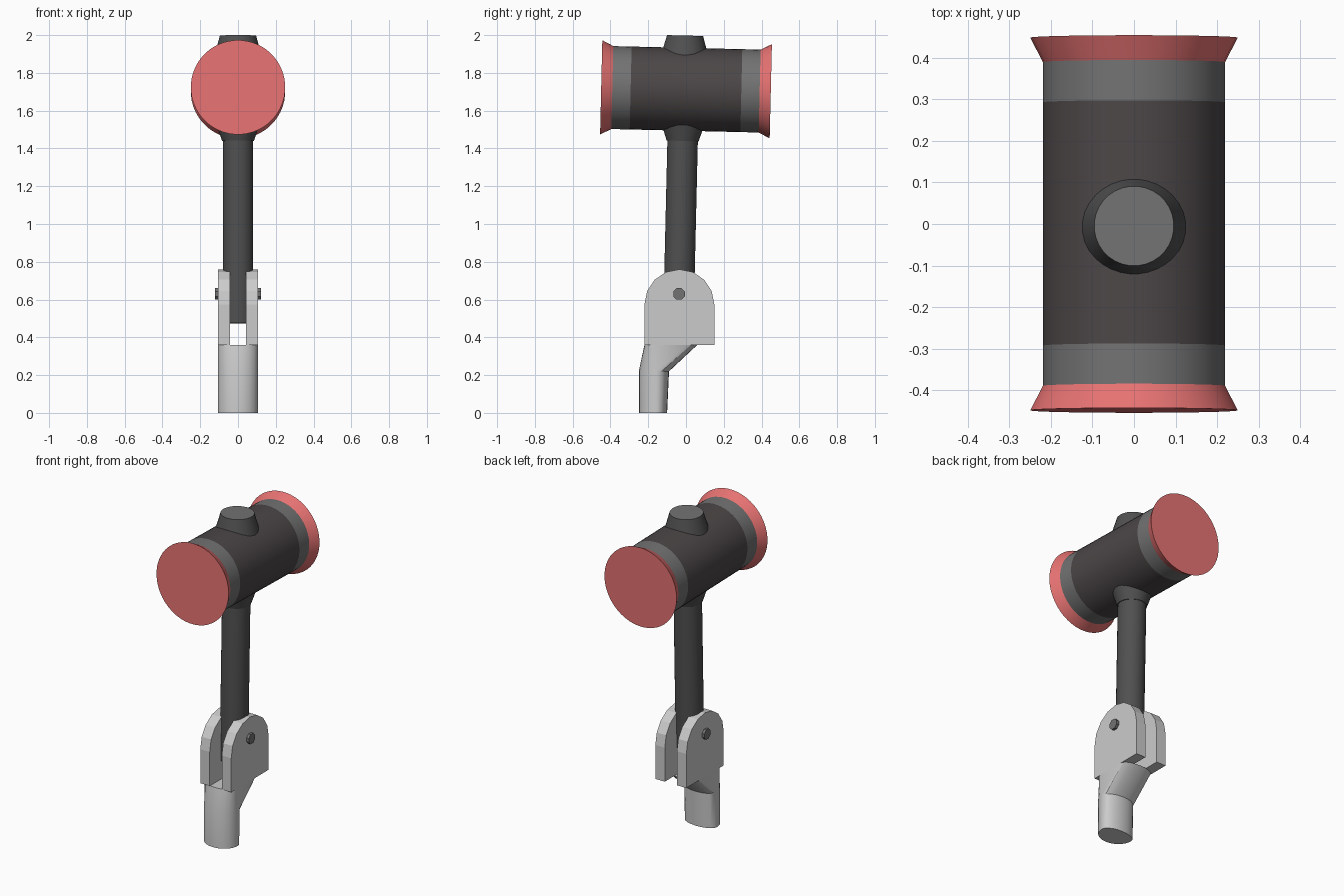
import bpy, bmesh, math
from mathutils import Matrix, Vector

if "Cube" in bpy.data.objects:
    bpy.data.objects.remove(bpy.data.objects["Cube"])

TILT = Matrix.Rotation(math.radians(-1.35), 4, 'X')
PIVOT = Vector((0, -0.037, 0.63))


def material(name, rgb):
    m = bpy.data.materials.new(name)
    m.diffuse_color = (*rgb, 1)
    m.use_nodes = True
    m.node_tree.nodes["Principled BSDF"].inputs["Base Color"].default_value = m.diffuse_color
    return m


RED = material("red_rubber", (0.8, 0.17, 0.17))
BAND = material("mid_grey", (0.17, 0.17, 0.17))
BARREL = material("dark_brown", (0.072, 0.062, 0.063))
SHAFT = material("dark_grey", (0.08, 0.08, 0.08))


def finish(name, bm, mat=None, matrix=Matrix(), smooth=True):
    bmesh.ops.remove_doubles(bm, verts=bm.verts, dist=1e-5)
    bmesh.ops.recalc_face_normals(bm, faces=bm.faces)
    bm.transform(matrix)
    me = bpy.data.meshes.new(name)
    bm.to_mesh(me)
    bm.free()
    ob = bpy.data.objects.new(name, me)
    bpy.context.collection.objects.link(ob)
    if mat:
        me.materials.append(mat)
    if smooth:
        bpy.ops.object.select_all(action='DESELECT')
        ob.select_set(True)
        bpy.context.view_layer.objects.active = ob
        bpy.ops.object.shade_smooth_by_angle(angle=math.radians(30))
    return ob


def skin(bm, rings):
    """Join successive closed rings of points with quads."""
    rows = [[bm.verts.new(p) for p in ring] for ring in rings]
    n = len(rows[0])
    for a, b in zip(rows, rows[1:]):
        for i in range(n):
            j = (i + 1) % n
            bm.faces.new((a[i], a[j], b[j], b[i]))
    return rows


def lathe(name, profile, mat, matrix, sides=32, smooth=True):
    """Revolve (radius, height) points about z."""
    bm = bmesh.new()
    skin(bm, [[(r * math.cos(math.tau * (i + .5) / sides),
                r * math.sin(math.tau * (i + .5) / sides), z)
               for i in range(sides)] for r, z in profile])
    return finish(name, bm, mat, matrix, smooth)


# Hammer head: barrel, bands and flared striking faces
for side, label in ((1, "front"), (-1, "back")):
    m = (Matrix.Translation((0, 0, 1.713)) @ TILT
         @ Matrix.Rotation(math.radians(90 * side), 4, 'X'))
    if side == 1:
        lathe("head_barrel", [(0.22, -0.293), (0.22, 0.293)], BARREL, m, 48)
    lathe(label + "_band", [(0.22, 0.293), (0.22, 0.39)], BAND, m, 48)
    lathe(label + "_striking_face",
          [(0.22, 0.39), (0.25, 0.449), (0, 0.449)], RED, m, 48)

# Handle with its collars and end cap
hm = Matrix.Translation(PIVOT) @ TILT
lathe("handle", [(0, -0.155), (0.081, -0.155), (0.081, 0.82)], SHAFT, hm)
lathe("lower_collar", [(0.081, 0.81), (0.085, 0.81), (0.125, 0.93)], SHAFT, hm)
lathe("upper_collar", [(0.132, 1.24), (0.096, 1.368)], SHAFT, hm)
lathe("handle_end_cap", [(0.096, 1.368), (0, 1.368)], BAND, hm)

# Pivot pin
lathe("pivot_pin", [(0, -0.123), (0.033, -0.123), (0.033, 0.123), (0, 0.123)], BAND,
      Matrix.Translation(PIVOT) @ Matrix.Rotation(math.radians(90), 4, 'Y'), 8, False)

# Fork plates: flat bottom and faceted round top
outline = [(-0.22, 0.36), (0.15, 0.36)]
outline += [(-0.035 + 0.185 * math.cos(math.pi * i / 8),
             0.573 + 0.187 * math.sin(math.pi * i / 8)) for i in range(9)]
for sx, label in ((1, "right"), (-1, "left")):
    bm = bmesh.new()
    rows = skin(bm, [[(sx * x, y, z) for y, z in outline] for x in (0.042, 0.107)])
    for row in rows:
        bm.faces.new(row)
    finish(label + "_fork_plate", bm, smooth=False)


# Cranked stem: stadium sections (z, front centre, depth, back centre, depth)
def section(z, fc, fd, bc, bd, n=10):
    pts = []
    for c, d, start in ((bc, bd, 0), (fc, fd, math.pi)):
        for i in range(n + 1):
            a = start + math.pi * i / n
            pts.append((0.107 * math.cos(a), c + d * math.sin(a), z))
    return pts


bm = bmesh.new()
rows = skin(bm, [section(0, -0.16, 0.09, -0.15, 0.05),
                 section(0.22, -0.16, 0.09, -0.145, 0.055),
                 section(0.36, -0.17, 0.05, 0.01, 0.05)])
bm.faces.new(rows[0])
bm.faces.new(rows[-1])
finish("cranked_stem", bm)
